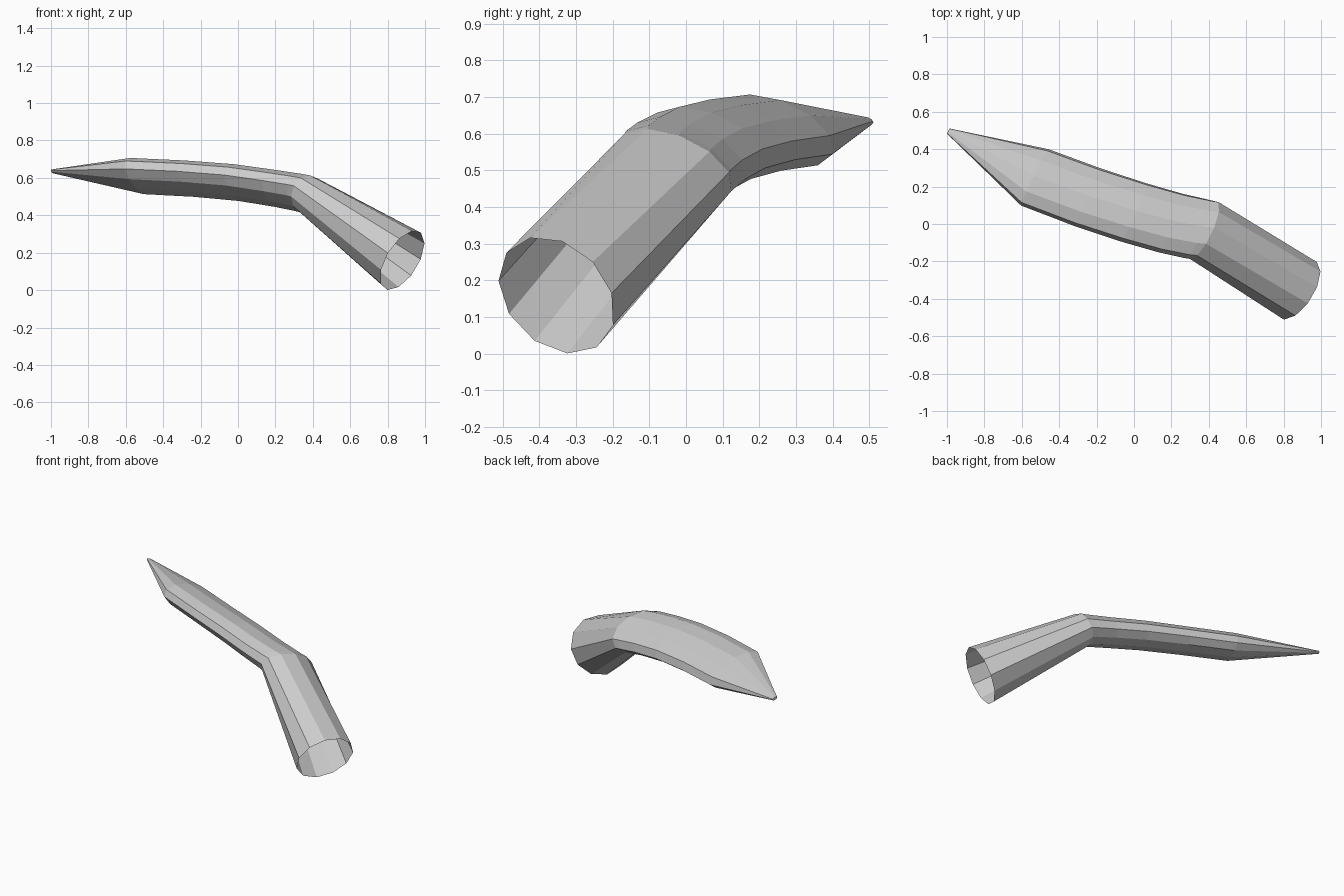
import bpy, bmesh
from math import cos, sin, radians, tau
from mathutils import Vector

SIDES = 11
PHASE = radians(-10)

# Cross-sections along the tube: centre, wide half-axis, thin half-axis
SECTIONS = [
    ((0.878, -0.353, 0.159), (0.066, 0.158, -0.056), (0.099, 0.011, 0.149)),   # open mouth
    ((0.37, -0.03, 0.512), (0.065, 0.157, -0.055), (0.057, 0.006, 0.085)),     # bend
    ((0.337, -0.024, 0.519), (0.065, 0.158, -0.055), (0.040, 0.004, 0.087)),
    ((0.20, 0.006, 0.543), (0.067, 0.158, -0.053), (0.022, 0.003, 0.087)),
    ((0.0, 0.063, 0.573), (0.070, 0.157, -0.052), (0.014, 0.002, 0.086)),
    ((-0.25, 0.145, 0.594), (0.073, 0.155, -0.051), (0.005, 0.0, 0.085)),
    ((-0.53, 0.25, 0.608), (0.075, 0.152, -0.050), (-0.008, 0.003, 0.085)),    # shoulder
    ((-0.993, 0.497, 0.635), (0.007, 0.014, -0.005), (0.0, 0.0, 0.009)),       # tip
]

# Bent, flattened tube with an open mouth and a pointed tip
bm = bmesh.new()
rings = []
for centre, wide, thin in SECTIONS:
    c, a, b = Vector(centre), Vector(wide), Vector(thin)
    angles = [PHASE + tau * i / SIDES for i in range(SIDES)]
    rings.append([bm.verts.new(c + a * cos(t) + b * sin(t)) for t in angles])

for r0, r1 in zip(rings, rings[1:]):
    for i in range(SIDES):
        j = (i + 1) % SIDES
        bm.faces.new((r0[i], r1[i], r1[j], r0[j]))
bm.faces.new(rings[-1])

bmesh.ops.recalc_face_normals(bm, faces=bm.faces)
mesh = bpy.data.meshes.new("bent_tube")
bm.to_mesh(mesh)
bm.free()
bpy.context.collection.objects.link(bpy.data.objects.new("bent_tube", mesh))
